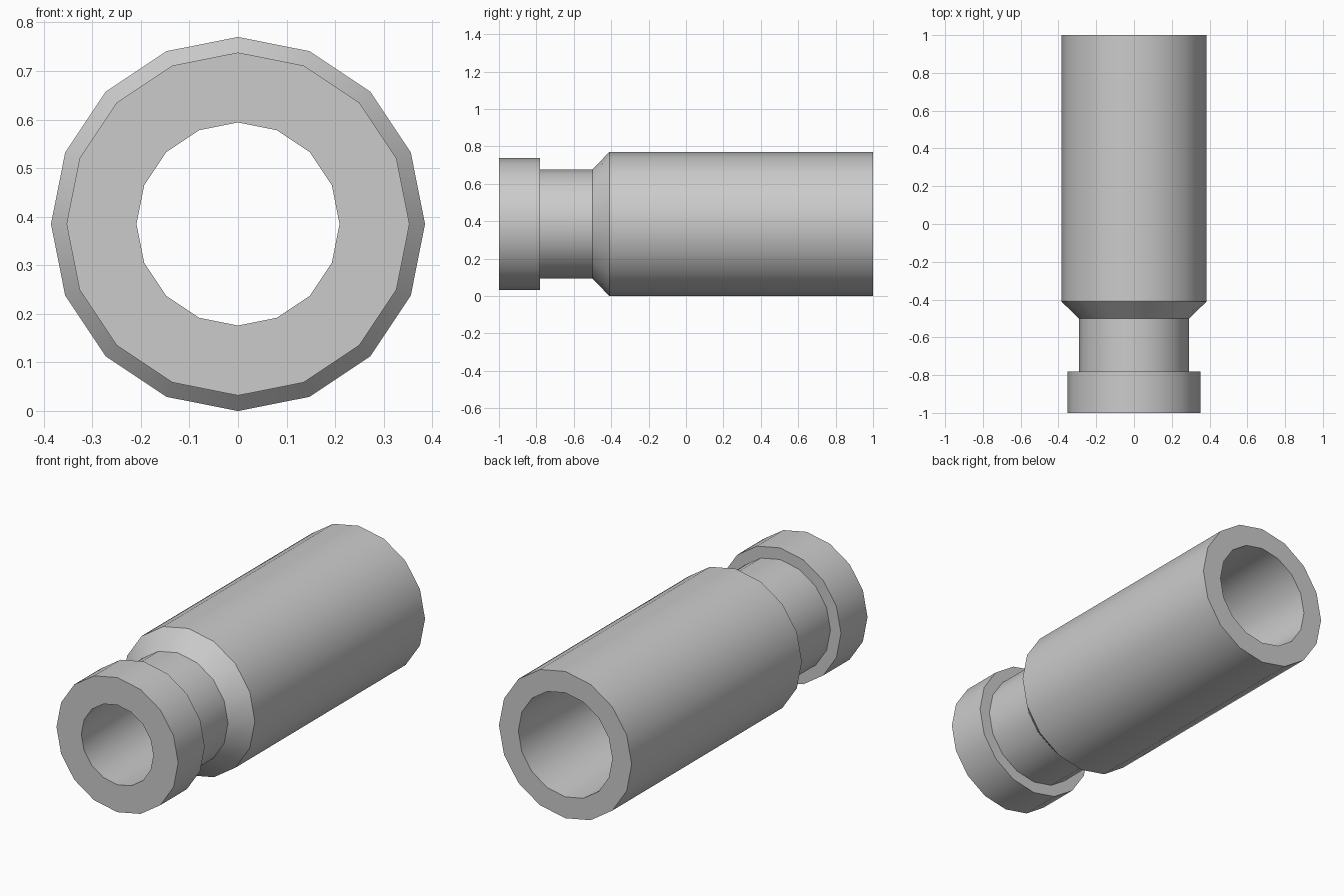
import bpy, bmesh, math

cube = bpy.data.objects.get("Cube")
if cube:
    bpy.data.objects.remove(cube, do_unlink=True)

SIDES = 16
RADIUS = 0.385

# Plain grey material
grey = bpy.data.materials.new("grey")
grey.use_nodes = True
colour = (0.6, 0.6, 0.6, 1)
grey.diffuse_color = colour
grey.node_tree.nodes["Principled BSDF"].inputs["Base Color"].default_value = colour

# Closed wall section as (radius, y): collar, neck, shoulder, barrel, bore
section = [
    (0.209, -1), (0.353, -1), (0.353, -0.78), (0.292, -0.78),
    (0.292, -0.5), (RADIUS, -0.41), (RADIUS, 1), (0.273, 1),
]


def lathe(name, points):
    """Sweep a closed section around the y axis."""
    bm = bmesh.new()
    rings = []
    for r, y in points:
        angles = [math.tau * i / SIDES for i in range(SIDES)]
        rings.append([bm.verts.new((r * math.cos(a), y, RADIUS + r * math.sin(a)))
                      for a in angles])
    for k, ring in enumerate(rings):
        following = rings[(k + 1) % len(rings)]
        for i in range(SIDES):
            j = (i + 1) % SIDES
            bm.faces.new((ring[i], ring[j], following[j], following[i]))
    bmesh.ops.recalc_face_normals(bm, faces=bm.faces)
    mesh = bpy.data.meshes.new(name)
    bm.to_mesh(mesh)
    bm.free()
    mesh.materials.append(grey)
    obj = bpy.data.objects.new(name, mesh)
    bpy.context.collection.objects.link(obj)
    return obj


# Hollow sleeve with a grooved collar
sleeve = lathe("sleeve", section)
bpy.ops.object.select_all(action="DESELECT")
sleeve.select_set(True)
bpy.context.view_layer.objects.active = sleeve
bpy.ops.object.shade_smooth_by_angle(angle=math.radians(30))
